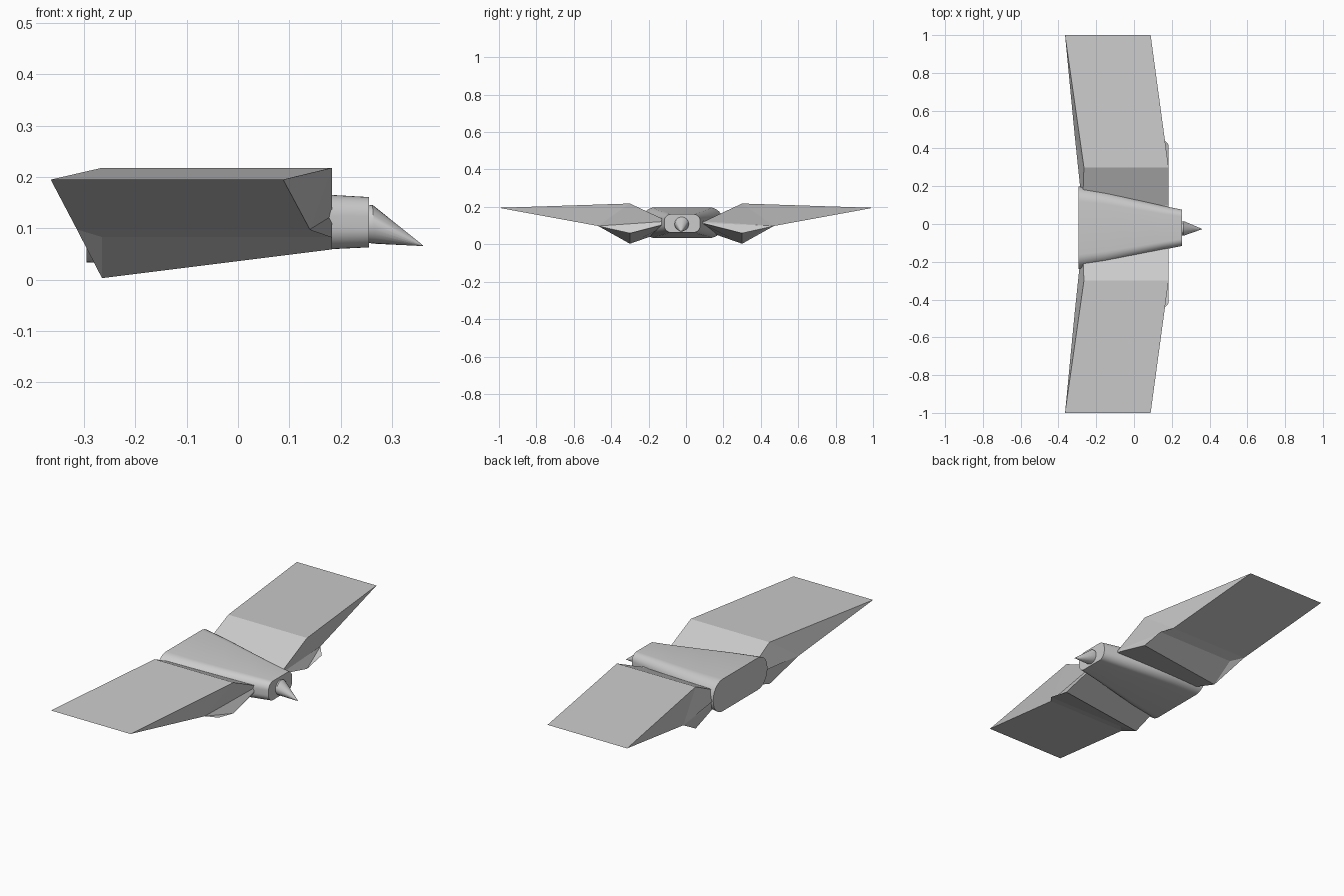
import bpy, bmesh, math

if "Cube" in bpy.data.objects:
    bpy.data.objects.remove(bpy.data.objects["Cube"])


def loft(name, rings, smooth=None):
    """Skin a list of equal-length rings and cap both ends."""
    bm = bmesh.new()
    rows = [[bm.verts.new(p) for p in r] for r in rings]
    n = len(rows[0])
    for a, b in zip(rows, rows[1:]):
        for i in range(n):
            j = (i + 1) % n
            bm.faces.new((a[i], a[j], b[j], b[i]))
    caps = [bm.faces.new(rows[0]), bm.faces.new(rows[-1])]
    bmesh.ops.triangulate(bm, faces=caps)
    bmesh.ops.remove_doubles(bm, verts=bm.verts, dist=1e-5)
    bmesh.ops.recalc_face_normals(bm, faces=bm.faces)
    me = bpy.data.meshes.new(name)
    bm.to_mesh(me)
    bm.free()
    ob = bpy.data.objects.new(name, me)
    bpy.context.collection.objects.link(ob)
    if smooth:
        bpy.context.view_layer.objects.active = ob
        ob.select_set(True)
        bpy.ops.object.shade_smooth_by_angle(angle=math.radians(smooth))
        ob.select_set(False)
    return ob


def rounded_rect(x, cy, hw, z0, z1, r, seg=8):
    """Rounded rectangle section across x."""
    cz, hh = (z0 + z1) / 2, (z1 - z0) / 2
    pts = []
    for k, (sy, sz) in enumerate([(1, 1), (-1, 1), (-1, -1), (1, -1)]):
        for i in range(seg + 1):
            a = math.pi / 2 * (k + i / seg)
            pts.append((x, cy + sy * (hw - r) + r * math.cos(a),
                        cz + sz * (hh - r) + r * math.sin(a)))
    return pts


# Body: tapered rounded box
loft("body", [
    rounded_rect(-0.295, -0.02, 0.22, 0.033, 0.198, 0.078),
    rounded_rect(-0.15, -0.02, 0.19, 0.042, 0.188, 0.065),
    rounded_rect(0.0, -0.02, 0.152, 0.05, 0.177, 0.052),
    rounded_rect(0.15, -0.02, 0.117, 0.058, 0.167, 0.043),
    rounded_rect(0.255, -0.02, 0.096, 0.063, 0.161, 0.037)], 35)

# Beak: drooping cone
def circle(x, z, r, lean=0.0, n=24, y=-0.023):
    return [(x - lean * math.sin(2 * math.pi * i / n),
             y + r * math.cos(2 * math.pi * i / n),
             z + r * math.sin(2 * math.pi * i / n)) for i in range(n)]

loft("beak", [circle(0.25, 0.108, 0.036), circle(0.265, 0.108, 0.038, 0.003),
              circle(0.361, 0.066, 0.0005, y=-0.027)], 35)

# Wing sections as (y, x, z) for the trailing and leading edges
wing_rear = [(1, -0.365, 0.195), (0.3, -0.265, 0.218), (0.08, -0.265, 0.115),
             (0.08, -0.273, 0.11), (0.47, -0.314, 0.098)]
wing_front = [(1, 0.088, 0.195), (0.3, 0.183, 0.218), (0.08, 0.183, 0.115),
              (0.08, 0.18, 0.11), (0.47, 0.14, 0.098)]

# Lower pods: keel-shaped fairings below the wing kinks
pod_rear = [(0.47, -0.314, 0.098), (0.42, -0.265, 0.083), (0.3, -0.265, 0.003),
            (0.08, -0.265, 0.08), (0.08, -0.265, 0.125)]
pod_front = [(0.47, 0.14, 0.098), (0.42, 0.183, 0.083), (0.3, 0.183, 0.059),
             (0.08, 0.183, 0.115), (0.08, 0.183, 0.125)]

for side, s in (("left", 1), ("right", -1)):
    for part, rear, front in (("wing", wing_rear, wing_front),
                              ("wing_pod", pod_rear, pod_front)):
        loft(f"{side}_{part}", [[(x, s * y, z) for y, x, z in sec]
                                for sec in (rear, front)])
